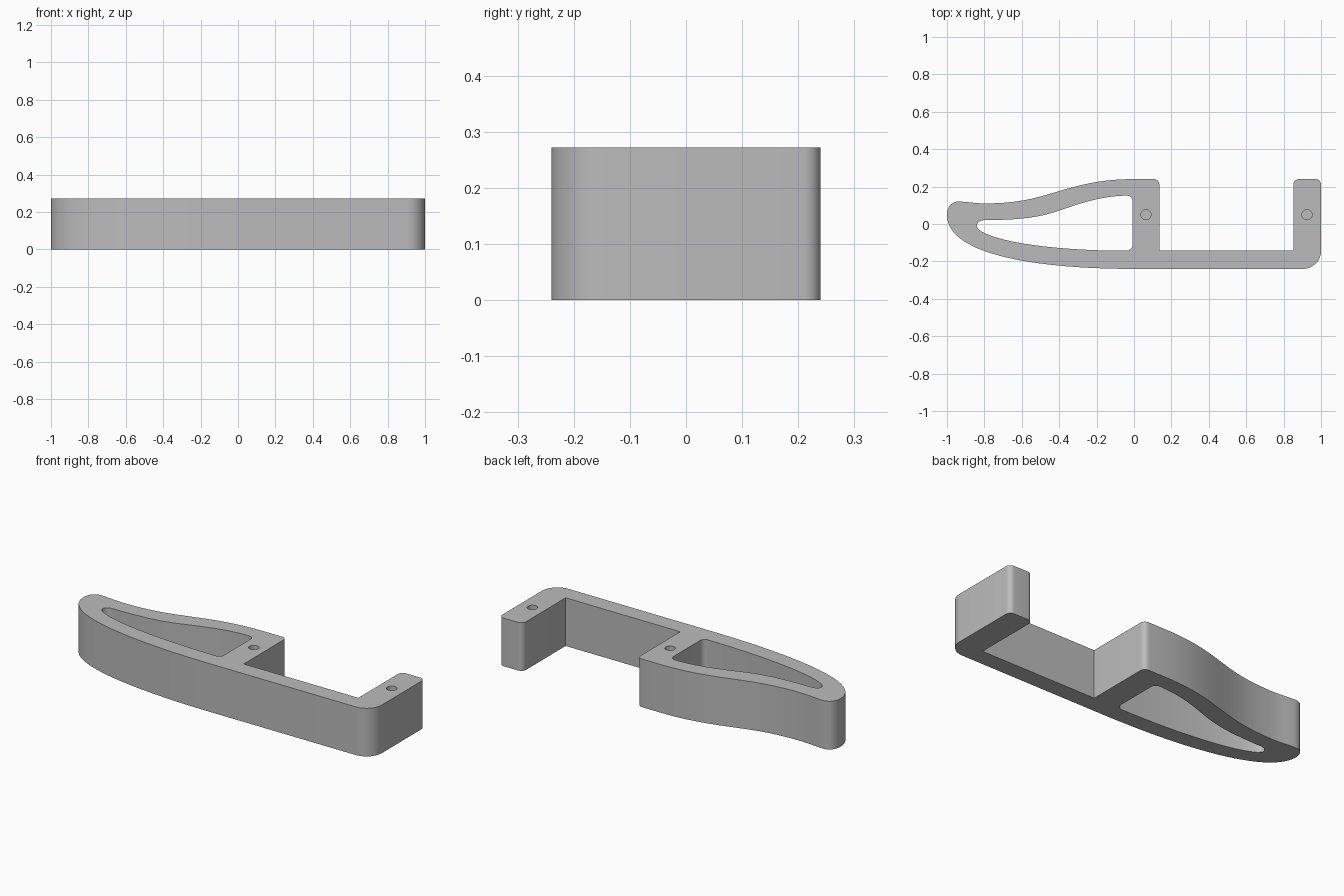
import bpy
import bmesh
import math
from mathutils import Vector
from mathutils.geometry import interpolate_bezier

if "Cube" in bpy.data.objects:
    bpy.data.objects.remove(bpy.data.objects["Cube"])

HEIGHT = 0.272
HOLE_DEPTH = 0.2

grey = bpy.data.materials.new("plain_grey")
grey.use_nodes = True
grey.diffuse_color = (0.5, 0.5, 0.5, 1)
grey.node_tree.nodes["Principled BSDF"].inputs["Base Color"].default_value = (0.5, 0.5, 0.5, 1)


def bezier(a, b, c, d, n=20):
    """Points of a cubic curve from a to d with handles b and c."""
    return [p.to_2d() for p in interpolate_bezier(*[Vector((*q, 0)) for q in (a, b, c, d)], n)]


def corner(before, at, after, radius, n=9):
    """Rounded right-angle corner."""
    at = Vector(at)
    u = (Vector(before) - at).normalized()
    v = (Vector(after) - at).normalized()
    k = 0.448 * radius
    return bezier(at + u * radius, at + u * k, at + v * k, at + v * radius, n)


def prism(name, points, z0, z1):
    """Straight-walled solid over a closed outline."""
    clean = []
    for p in map(Vector, points):
        if not clean or (p - clean[-1]).length > 1e-4:
            clean.append(p)
    if (clean[0] - clean[-1]).length < 1e-4:
        clean.pop()
    bm = bmesh.new()
    base = bm.faces.new([bm.verts.new((p.x, p.y, z0)) for p in clean])
    top = bmesh.ops.extrude_face_region(bm, geom=[base], use_keep_orig=True)["geom"]
    bmesh.ops.translate(bm, vec=(0, 0, z1 - z0),
                        verts=[g for g in top if isinstance(g, bmesh.types.BMVert)])
    bmesh.ops.recalc_face_normals(bm, faces=bm.faces)
    mesh = bpy.data.meshes.new(name)
    bm.to_mesh(mesh)
    bm.free()
    mesh.materials.append(grey)
    obj = bpy.data.objects.new(name, mesh)
    bpy.context.collection.objects.link(obj)
    return obj


# Outer outline: front bar, end arm, central block, curved nose
front_right, back_right, arm_inner = (1, -0.24), (1, 0.24), (0.852, 0.24)
arm_root, block_root = (0.852, -0.143), (0.136, -0.143)
block_back, wing_start = (0.136, 0.24), (0, 0.24)
outline = (
    corner((0, -0.24), front_right, back_right, 0.097, 14)
    + corner(front_right, back_right, arm_inner, 0.03)
    + corner(back_right, arm_inner, arm_root, 0.03)
    + [arm_root, block_root]
    + corner(block_root, block_back, wing_start, 0.03)
    + bezier(wing_start, (-0.16, 0.24), (-0.27, 0.215), (-0.4, 0.176))
    + bezier((-0.4, 0.176), (-0.53, 0.137), (-0.62, 0.11), (-0.8, 0.11))
    + bezier((-0.8, 0.11), (-0.85, 0.11), (-0.9, 0.12), (-0.94, 0.12), 8)
    + bezier((-0.94, 0.12), (-0.975, 0.12), (-1, 0.09), (-1, 0.05), 12)
    + bezier((-1, 0.05), (-1, -0.17), (-0.5, -0.24), (0, -0.24), 40)
)
bracket = prism("bracket_body", outline, 0, HEIGHT)

# Teardrop opening through the wing
low, high = (-0.008, -0.143), (-0.008, 0.152)
opening = (
    corner((-0.1, -0.143), low, high, 0.03)
    + corner(low, high, (-0.1, 0.152), 0.03)
    + bezier((-0.04, 0.152), (-0.18, 0.148), (-0.28, 0.113), (-0.396, 0.073))
    + bezier((-0.396, 0.073), (-0.5, 0.037), (-0.6, 0.021), (-0.797, 0.021))
    + bezier((-0.797, 0.021), (-0.835, 0.021), (-0.86, -0.01), (-0.82, -0.037), 12)
    + bezier((-0.82, -0.037), (-0.7, -0.11), (-0.35, -0.143), (-0.04, -0.143), 30)
)
cutters = [prism("opening_cutter", opening, -0.1, HEIGHT + 0.1)]

# Blind pin holes in the block and the end arm
for side, x in (("block", 0.064), ("arm", 0.925)):
    ring = [(x + 0.027 * math.cos(a), 0.05 + 0.027 * math.sin(a))
            for a in (math.tau * i / 32 for i in range(32))]
    cutters.append(prism(side + "_hole_cutter", ring, HEIGHT - HOLE_DEPTH, HEIGHT + 0.1))

bpy.ops.object.select_all(action="DESELECT")
bpy.context.view_layer.objects.active = bracket
bracket.select_set(True)
for cutter in cutters:
    cut = bracket.modifiers.new(cutter.name, "BOOLEAN")
    cut.operation = "DIFFERENCE"
    cut.solver = "EXACT"
    cut.object = cutter
    bpy.ops.object.modifier_apply(modifier=cut.name)
    bpy.data.objects.remove(cutter)

bpy.ops.object.shade_smooth_by_angle(angle=math.radians(30))
